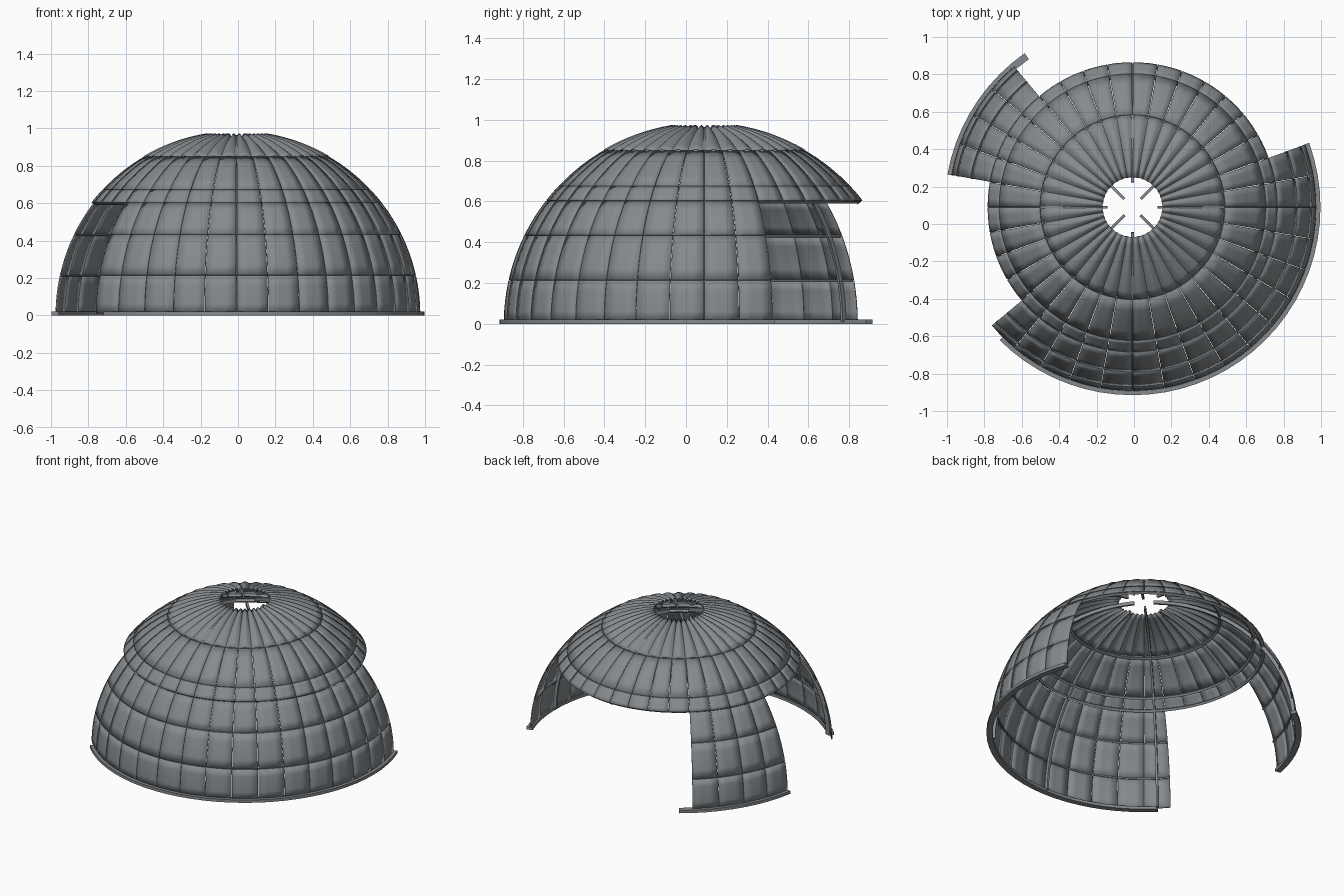
import bpy, bmesh, math

if "Cube" in bpy.data.objects:
    bpy.data.objects.remove(bpy.data.objects["Cube"])

R = 0.983                 # dome radius
CX, CY = -0.008, 0.09     # dome axis
ROWS = [0.6, 12.6, 26.2, 37.9, 43.4, 59.8]   # panel row elevations in degrees
HOLE = 80.6               # elevation of the crown opening
FRONT, BACK = (220, 380), (130, 170)         # standing wall sectors

steel = bpy.data.materials.new("steel grey")
steel.diffuse_color = (0.235, 0.255, 0.27, 1)
steel.use_nodes = True
steel.node_tree.nodes["Principled BSDF"].inputs["Base Color"].default_value = steel.diffuse_color


def polar(r, elev, az):
    e, a = math.radians(elev), math.radians(az)
    return (CX + r * math.cos(e) * math.cos(a), CY + r * math.cos(e) * math.sin(a), r * math.sin(e))


def patch(bm, radius, e0, e1, a0, a1, ne, na):
    """Grid of quads on the dome; radius may depend on azimuth."""
    g = [[bm.verts.new(polar(radius(a0 + (a1 - a0) * j / na), e0 + (e1 - e0) * i / ne,
                             a0 + (a1 - a0) * j / na)) for j in range(na + 1)] for i in range(ne + 1)]
    for i in range(ne):
        for j in range(na):
            bm.faces.new((g[i][j], g[i][j + 1], g[i + 1][j + 1], g[i + 1][j]))


def finish(bm, name, thick=0, angle=30):
    bmesh.ops.remove_doubles(bm, verts=bm.verts, dist=0.0002)
    me = bpy.data.meshes.new(name)
    bm.to_mesh(me)
    bm.free()
    me.materials.append(steel)
    ob = bpy.data.objects.new(name, me)
    bpy.context.collection.objects.link(ob)
    if thick:
        mod = ob.modifiers.new("thickness", "SOLIDIFY")
        mod.thickness, mod.offset = thick, -1
    bpy.ops.object.select_all(action="DESELECT")
    ob.select_set(True)
    bpy.context.view_layer.objects.active = ob
    bpy.ops.object.shade_smooth_by_angle(angle=math.radians(angle))
    return ob


def panels(name, rows, start, end):
    """Ten-degree plates separated by narrow seams."""
    bm = bmesh.new()
    for e0, e1 in zip(rows, rows[1:]):
        seam = 0.09 / math.cos(math.radians((e0 + e1) / 2))
        for a in range(start, end, 10):
            patch(bm, lambda az: R, e0 + 0.09, e1 - 0.09, a + seam, a + 10 - seam, 4, 3)
    return finish(bm, name, 0.007)


def bar(name, section, path, closed=False):
    """Sweep a four-sided section along a list of stations."""
    bm = bmesh.new()
    rings = [[bm.verts.new(section(p, k)) for k in range(4)] for p in path]
    pairs = list(zip(rings, rings[1:])) + ([(rings[-1], rings[0])] if closed else [])
    for a, b in pairs:
        for k in range(4):
            bm.faces.new((a[k], a[(k + 1) % 4], b[(k + 1) % 4], b[k]))
    if not closed:
        bm.faces.new(rings[0])
        bm.faces.new(rings[-1])
    bmesh.ops.recalc_face_normals(bm, faces=bm.faces)
    return finish(bm, name)


def hoop(name, elev, start, end, half=0.5, inner=0.958, outer=0.975):
    corners = [(inner, -half), (outer, -half), (outer, half), (inner, half)]
    full = end - start == 360
    n = (end - start) // 5
    path = [start + 5 * i for i in range(n if full else n + 1)]
    bar(name, lambda a, k: polar(corners[k][0], elev + corners[k][1], a), path, full)


def rib(name, az, e0, e1):
    a = math.radians(az)
    corners = [(0.952, -0.007), (0.975, -0.007), (0.975, 0.007), (0.952, 0.007)]

    def section(e, k):
        r, w = corners[k]
        x, y, z = polar(r, e, az)
        return (x - w * math.sin(a), y + w * math.cos(a), z)
    n = max(6, int((e1 - e0) / 4))
    bar(name, section, [e0 + (e1 - e0) * i / n for i in range(n + 1)])


def flange(name, start, end):
    corners = [(0.966, 0), (1.005, 0), (1.005, 0.02), (0.966, 0.02)]

    def section(az, k):
        x, y, _ = polar(corners[k][0], 0, az)
        return (x, y, corners[k][1])
    bar(name, section, list(range(start, end + 1, 5)))


# Plated shell: standing walls and the complete upper skirt
panels("front_wall", ROWS[:4], *FRONT)
panels("back_wall", ROWS[:4], *BACK)
panels("upper_skirt", ROWS[3:], 0, 360)

# Fluted crown with an open top
bm = bmesh.new()
patch(bm, lambda a: 0.971 + 0.016 * abs(math.sin(math.radians(18 * a))),
      ROWS[-1] + 0.2, HOLE, 0, 360, 8, 288)
finish(bm, "fluted_crown", 0.004, 50)

# Foot flanges
flange("front_flange", 225, 380)
flange("back_flange", 125, 170)

# Inner hoops
for i, e in enumerate((ROWS[3] + 0.6, ROWS[4], ROWS[5])):
    hoop("skirt_hoop_%d" % i, e, 0, 360)
for name, sector in (("front", FRONT), ("back", BACK)):
    for i in (1, 2):
        hoop("%s_wall_hoop_%d" % (name, i), ROWS[i], *sector, 0.25, 0.968)

# Inner ribs, reaching the ground only where a wall stands
for az in range(0, 360, 45):
    grounded = az in (0, 135, 225, 270, 315)
    rib("rib_%d" % az, az, 0.6 if grounded else ROWS[3], 86.3 if az % 90 else 82)
